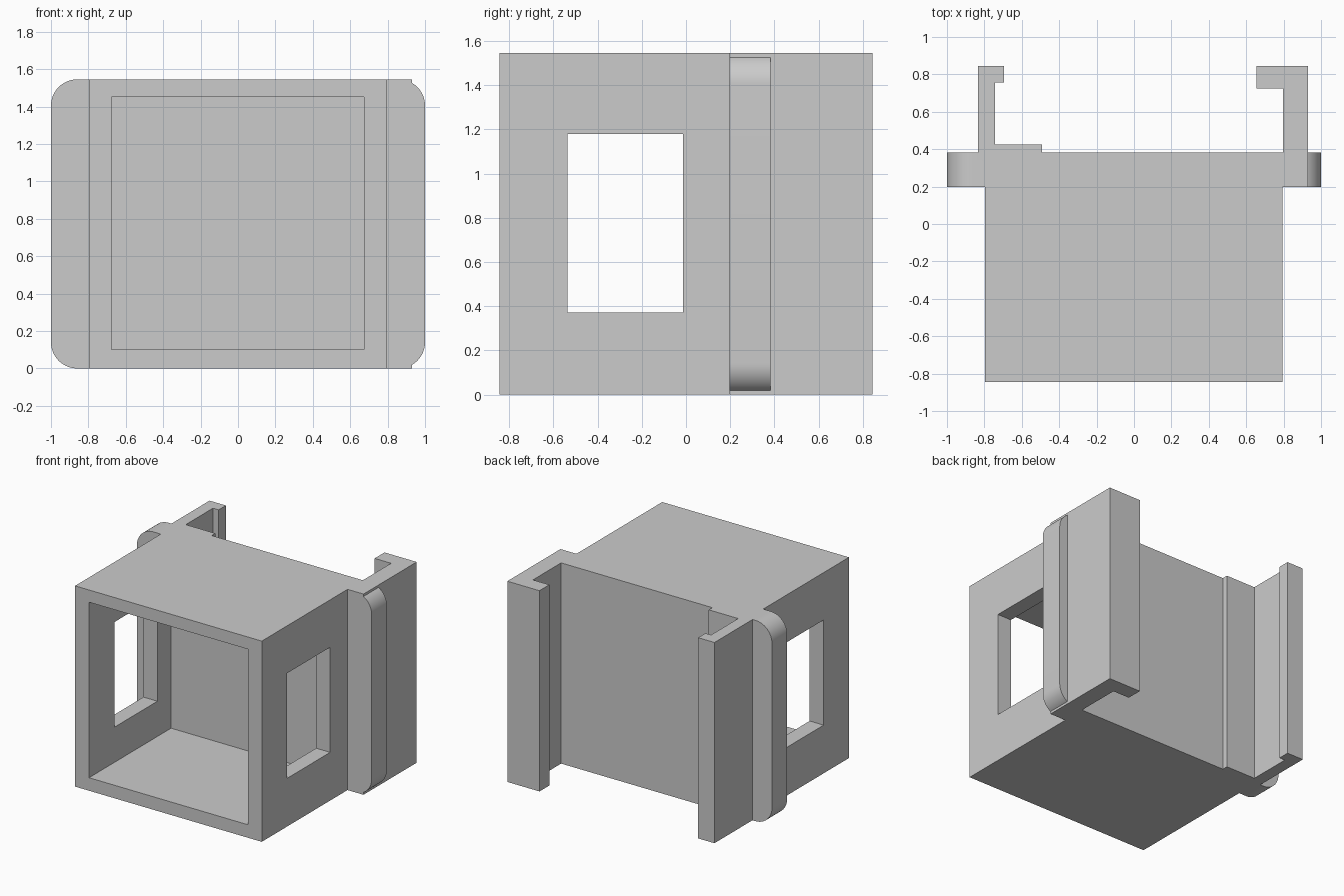
import bpy, bmesh, math

if "Cube" in bpy.data.objects:
    bpy.data.objects.remove(bpy.data.objects["Cube"])

H = 1.545  # overall height


def prism(name, pts, axis, a, b):
    """Extrude an outline: axis 'z' takes (x, y) points, axis 'y' takes (x, z)."""
    bm = bmesh.new()
    place = (lambda p: (p[0], p[1], a)) if axis == 'z' else (lambda p: (p[0], a, p[1]))
    face = bm.faces.new([bm.verts.new(place(p)) for p in pts])
    ext = bmesh.ops.extrude_face_region(bm, geom=[face])
    verts = [v for v in ext['geom'] if isinstance(v, bmesh.types.BMVert)]
    bmesh.ops.translate(bm, verts=verts, vec=(0, 0, b - a) if axis == 'z' else (0, b - a, 0))
    bmesh.ops.recalc_face_normals(bm, faces=bm.faces)
    me = bpy.data.meshes.new(name)
    bm.to_mesh(me)
    bm.free()
    ob = bpy.data.objects.new(name, me)
    bpy.context.collection.objects.link(ob)
    return ob


def rect(x0, x1, y0, y1):
    return [(x0, y0), (x1, y0), (x1, y1), (x0, y1)]


def rounded_rect(x0, x1, z0, z1, r, n=14):
    pts = []
    corners = [(x1 - r, z0 + r, -90), (x1 - r, z1 - r, 0), (x0 + r, z1 - r, 90), (x0 + r, z0 + r, 180)]
    for cx, cz, start in corners:
        for i in range(n + 1):
            t = math.radians(start + 90 * i / n)
            pts.append((cx + r * math.cos(t), cz + r * math.sin(t)))
    return pts


# Box with the two hooked arms and the small rear ledge, as one plan outline
plan = [(-0.796, -0.845), (0.794, -0.845), (0.794, 0.198), (0.93, 0.198),
        (0.93, 0.845), (0.656, 0.845), (0.656, 0.725), (0.796, 0.725),
        (0.796, 0.382), (-0.492, 0.382), (-0.492, 0.426), (-0.743, 0.426),
        (-0.743, 0.757), (-0.695, 0.757), (-0.695, 0.845), (-0.834, 0.845),
        (-0.834, 0.382), (-0.796, 0.382)]
housing = prism("housing", plan, 'z', 0, H)

# Round-cornered flange plate
flange = prism("flange_tool", rounded_rect(-1, 1, 0, H, 0.14), 'y', 0.198, 0.382)

# Front cavity and side windows
cavity = prism("cavity_cutter", rect(-0.677, 0.675, 0.1, 1.451), 'y', -1.0, 0.153)
windows = prism("window_cutter", rect(-1.2, 1.2, -0.537, -0.013), 'z', 0.371, 1.18)

bpy.context.view_layer.objects.active = housing
housing.select_set(True)
for tool, op in ((flange, 'UNION'), (cavity, 'DIFFERENCE'), (windows, 'DIFFERENCE')):
    tool.hide_render = True
    mod = housing.modifiers.new(tool.name, 'BOOLEAN')
    mod.object, mod.operation, mod.solver = tool, op, 'EXACT'
    bpy.ops.object.modifier_apply(modifier=mod.name)
    bpy.data.objects.remove(tool, do_unlink=True)

bpy.ops.object.shade_smooth_by_angle(angle=math.radians(25))
